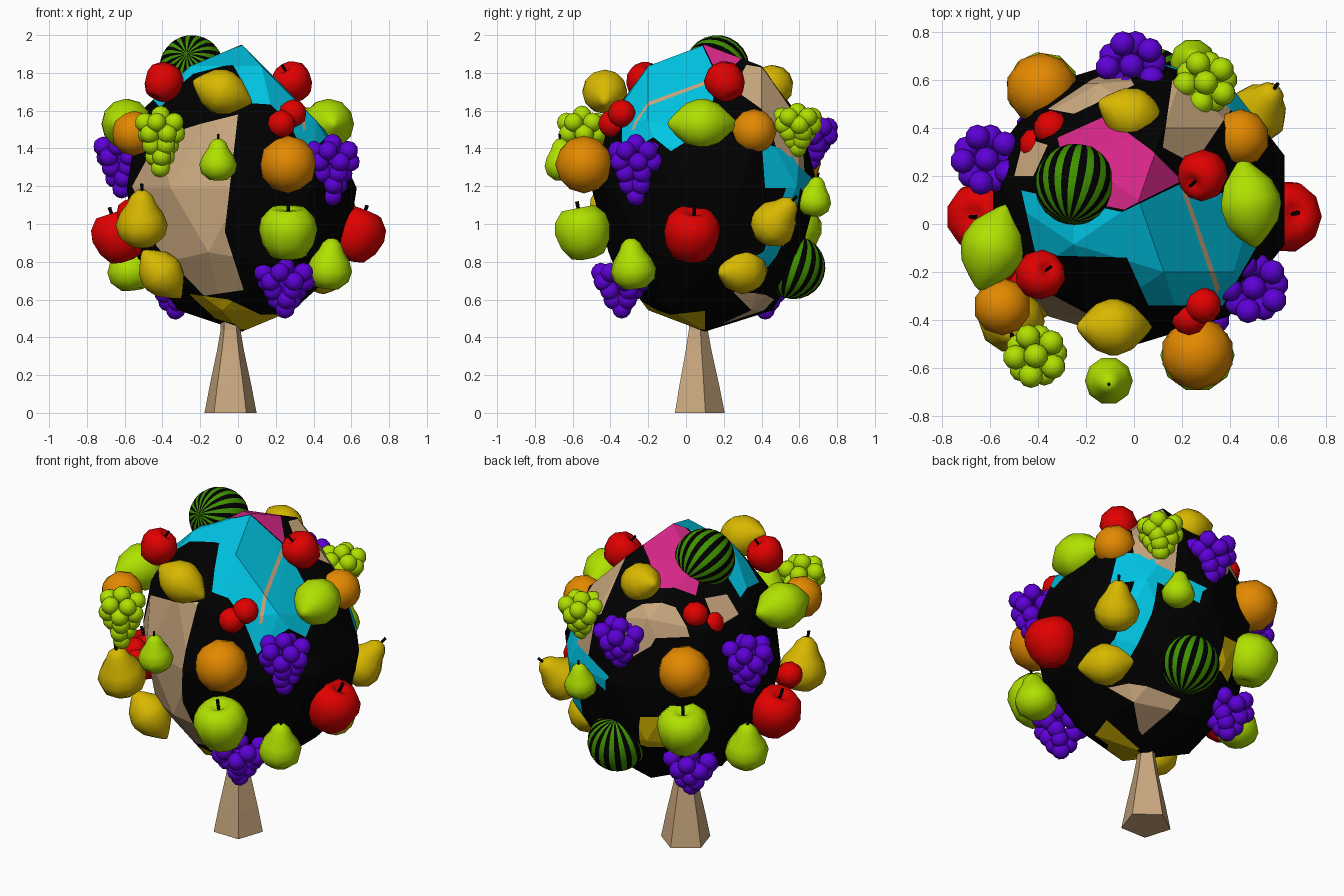
import bpy, bmesh, math
from mathutils import Vector, Matrix

if "Cube" in bpy.data.objects:
    bpy.data.objects.remove(bpy.data.objects["Cube"])

COLORS = {
    "bark_tan": (0.59, 0.39, 0.21), "leaf_black": (0.0, 0.0, 0.0),
    "cyan": (0.0, 0.56, 0.78), "magenta": (0.66, 0.02, 0.24),
    "red": (0.76, 0.0, 0.0), "orange": (0.77, 0.25, 0.0),
    "yellow": (0.69, 0.48, 0.0), "lime": (0.43, 0.75, 0.0),
    "purple": (0.11, 0.0, 0.68), "melon_green": (0.05, 0.29, 0.0),
}
MATS = {}
for name, c in COLORS.items():
    MATS[name] = bpy.data.materials.new(name)
    MATS[name].diffuse_color = (*c, 1)


def finish(bm, name, mats, smooth=True):
    bmesh.ops.recalc_face_normals(bm, faces=bm.faces)
    for f in bm.faces:
        f.smooth = smooth
    me = bpy.data.meshes.new(name)
    bm.to_mesh(me)
    bm.free()
    for m in mats:
        me.materials.append(MATS[m])
    ob = bpy.data.objects.new(name, me)
    bpy.context.collection.objects.link(ob)
    return ob


def lathe(bm, profile, segs, mtx, rule=lambda i: 0):
    """Revolve (radius, height) points; zero radius becomes a pole."""
    rings = []
    for r, z in profile:
        n = 1 if r == 0 else segs
        rings.append([bm.verts.new(mtx @ Vector((r * math.cos(2 * math.pi * i / segs),
                                                 r * math.sin(2 * math.pi * i / segs), z)))
                      for i in range(n)])
    for a, b in zip(rings, rings[1:]):
        for i in range(segs):
            j = (i + 1) % segs
            vs = []
            for v in (a[i % len(a)], a[j % len(a)], b[j % len(b)], b[i % len(b)]):
                if v not in vs:
                    vs.append(v)
            bm.faces.new(vs).material_index = rule(i)


def place(pos, axis, r):
    return (Matrix.Translation(pos) @ Vector(axis).to_track_quat('Z', 'Y').to_matrix().to_4x4()
            @ Matrix.Scale(r, 4))


APPLE = [(0, .6), (.25, .8), (.6, .85), (.92, .5), (1, .1), (.88, -.4), (.6, -.82), (.25, -.92), (0, -.8)]
PEAR = [(0, -.95), (.5, -.9), (.9, -.55), (1, -.1), (.83, .35), (.55, .75), (.42, 1.05), (.2, 1.25), (0, 1.28)]
LEMON = [(0, -1.4), (.18, -1.3), (.45, -1.05), (.82, -.65), (1, -.15), (1, .15), (.82, .65),
         (.45, 1.05), (.2, 1.3), (0, 1.45)]


def fruit(name, profile, color, pos, r, axis=(0, 0, 1), stem=None, segs=10):
    bm = bmesh.new()
    m = place(pos, axis, r)
    lathe(bm, profile, segs, m)
    if stem:
        lathe(bm, [(0, stem - .3), (.05, stem - .3), (.07, stem + .28), (0, stem + .28)], 5, m, lambda i: 1)
    finish(bm, name, [color, "leaf_black"])


def ball(name, color, pos, r):
    bm = bmesh.new()
    bmesh.ops.create_icosphere(bm, subdivisions=2, radius=r, matrix=Matrix.Translation(pos))
    finish(bm, name, [color])


def grapes(name, color, pos, w=.1, h=.15):
    """Tapering layers of berries, with one berry on top."""
    bm = bmesh.new()
    for k, (n, q, z) in enumerate([(1, 0, .9), (5, 1, .65), (5, .95, .25), (4, .65, -.15), (3, .4, -.55), (1, 0, -.95)]):
        for i in range(n):
            a = 2 * math.pi * i / n + k * .7
            p = Vector(pos) + Vector((math.cos(a) * w * q, math.sin(a) * w * q, h * z))
            bmesh.ops.create_icosphere(bm, subdivisions=2, radius=.052, matrix=Matrix.Translation(p))
    finish(bm, name, [color])


def melon(name, pos, r, axis):
    bm = bmesh.new()
    prof = [(math.sin(math.pi * k / 12) if 0 < k < 12 else 0, math.cos(math.pi * k / 12)) for k in range(13)]
    lathe(bm, prof, 32, place(pos, axis, r), lambda i: i % 2)
    finish(bm, name, ["melon_green", "leaf_black"])


# Trunk
bm = bmesh.new()
lathe(bm, [(0, 0), (.145, 0), (.115, .15), (.075, .33), (.055, .44), (.055, .65), (0, .65)], 5,
      Matrix.Translation((-.04, .06, 0)) @ Matrix.Rotation(.3, 4, 'Z'))
finish(bm, "trunk", ["bark_tan"], False)

# Crown: faceted ball, flattened on its upper right, with patches cut in,
# each outlined as seen from one side
CROWN = ["leaf_black", "bark_tan", "cyan", "magenta", "yellow"]
bm = bmesh.new()
bmesh.ops.create_icosphere(bm, subdivisions=2, radius=1, matrix=Matrix.Translation((.02, .1, 1.19))
                           @ Matrix.Diagonal((.64, .6, .76, 1)))
slope = Vector((.72, 0, .69))
for v in bm.verts:
    v.co -= slope * max(0, v.co.dot(slope) - 1.365)
    if v.co.z < .65 and v.co.y > .15:
        v.co.y += .06
SIDES = {"top": (Vector((0, 0, 1)), lambda a, b: Vector((a, b, 0))),
         "front": (Vector((0, -1, 0)), lambda a, b: Vector((a, 0, b))),
         "back": (Vector((0, 1, 0)), lambda a, b: Vector((a, 0, b))),
         "right": (Vector((1, 0, 0)), lambda a, b: Vector((0, a, b)))}


def patch(side, color, pts):
    view, to3d = SIDES[side]
    pts = [to3d(*p) for p in pts]
    mid = sum(pts, Vector()) / len(pts)
    planes = []
    for p, q in zip(pts, pts[1:] + pts[:1]):
        n = view.cross(q - p).normalized()
        planes.append((p, n if n.dot(mid - p) > 0 else -n))
    for p, n in planes:
        bm.normal_update()
        fs = [f for f in bm.faces if f.normal.dot(view) > .03]
        geom = fs + list({e for f in fs for e in f.edges}) + list({v for f in fs for v in f.verts})
        bmesh.ops.bisect_plane(bm, geom=geom, plane_co=p, plane_no=n, dist=1e-5)
    bm.normal_update()
    for f in bm.faces:
        c = f.calc_center_median()
        if f.normal.dot(view) > .03 and all((c - p).dot(n) > 0 for p, n in planes):
            f.material_index = CROWN.index(color)


patch("top", "cyan", [(-.47, .14), (-.05, .05), (-.03, -.14), (-.41, -.13)])
patch("top", "cyan", [(-.05, .05), (-.03, -.14), (.06, -.34), (.37, -.34), (.52, -.08), (.48, .1), (.2, .17)])
patch("top", "magenta", [(-.32, .36), (-.12, .45), (.07, .31), (.2, .18), (-.04, .06), (-.25, .1)])
patch("top", "bark_tan", [(.2, .14), (.225, .12), (.36, -.27), (.345, -.29)])
patch("top", "bark_tan", [(.12, .32), (.25, .25), (.42, .5), (.36, .68), (.16, .6)])
patch("top", "bark_tan", [(-.36, .48), (-.18, .6), (-.04, .66), (0, .58), (-.25, .46)])
patch("top", "bark_tan", [(-.5, .2), (-.46, .36), (-.36, .33), (-.42, .2)])
patch("top", "cyan", [(.36, .68), (.4, .5), (.45, .4), (.53, .42), (.5, .6), (.4, .72)])
patch("front", "bark_tan", [(-.42, 1.46), (-.2, 1.53), (0, 1.58), (-.07, .96), (-.43, .88), (-.56, 1.2)])
patch("front", "bark_tan", [(-.43, .88), (-.07, .96), (.03, .65), (-.18, .62)])
patch("front", "yellow", [(-.26, .63), (-.05, .6), (.12, .52), (.02, .46), (-.12, .5)])
patch("right", "cyan", [(.4, 1.43), (.5, 1.4), (.69, 1.22), (.67, 1.12), (.52, 1.28)])
patch("back", "cyan", [(.33, 1.36), (.42, 1.33), (.5, .75), (.4, .7), (.34, 1.0)])
patch("back", "yellow", [(-.28, 1.02), (-.13, 1.0), (-.1, .8), (-.25, .8)])
patch("back", "bark_tan", [(.05, .6), (.4, .64), (.3, .52), (.1, .47)])
patch("right", "yellow", [(-.08, .52), (.1, .54), (.1, .44), (-.03, .45)])
finish(bm, "crown", CROWN, False)

# Watermelons
melon("watermelon_top", (-.245, .165, 1.83), .17, (-.15, -.88, .4))
melon("watermelon_back", (.07, .57, .77), .168, (-.1, .3, .95))

# Apples
for n, c, p, r, ax in [
        ("top_left", "red", (-.395, -.215, 1.75), .105, (.4, .3, .8)),
        ("top_right", "red", (.288, .207, 1.75), .108, (-.45, -.4, .75)),
        ("right", "red", (.625, .03, .945), .153, (.35, .1, .9)),
        ("left", "red", (-.63, .03, .935), .15, (-.3, 0, .9)),
        ("front", "lime", (.265, -.545, .955), .155, (0, -.2, 1)),
        ("back", "lime", (-.38, .565, .965), .153, (-.1, .2, 1))]:
    fruit("apple_" + n, APPLE, c, p, r, ax, .8)

# Pears
for n, c, p, r, ax in [
        ("front_small", "lime", (-.105, -.655, 1.325), .1, (0, -.1, 1)),
        ("back_small", "lime", (.245, .68, 1.13), .095, (0, .15, 1)),
        ("right_low", "lime", (.485, -.28, .77), .122, (.1, -.1, 1)),
        ("left_low", "lime", (-.57, .22, .765), .125, (-.1, .1, 1)),
        ("left", "yellow", (-.51, -.41, 1.01), .138, (0, -.3, 1)),
        ("right", "yellow", (.52, .47, 1.01), .128, (.35, .5, .6))]:
    fruit("pear_" + n, PEAR, c, p, r, ax, 1.25, 10)

# Lemons and limes
for n, c, p, r, ax in [
        ("lemon_front", "yellow", (-.085, -.43, 1.70), .118, (.95, 0, -.35)),
        ("lemon_back", "yellow", (-.01, .455, 1.73), .112, (.88, -.35, -.3)),
        ("lemon_right", "yellow", (.45, .3, .75), .12, (-.65, .72, .05)),
        ("lemon_left_low", "yellow", (-.405, -.28, .735), .115, (.6, .1, -.75)),
        ("lime_right", "lime", (.48, .085, 1.53), .133, (-.15, .98, 0)),
        ("lime_left", "lime", (-.59, -.1, 1.53), .133, (.3, .95, 0))]:
    fruit(n, LEMON, c, p, r, ax, None, 12)

# Oranges
for n, p, r in [("front", (.265, -.54, 1.315), .153), ("left", (-.55, -.345, 1.48), .12),
                ("right", (.445, .36, 1.49), .12), ("back", (-.385, .565, 1.32), .15)]:
    ball("orange_" + n, "orange", p, r)

# Cherry pairs
for k, p in enumerate([(.23, -.39, 1.53), (.29, -.34, 1.585), (-.405, .33, 1.535), (-.345, .4, 1.6),
                       (-.57, -.2, 1.06), (-.52, -.25, 1.02)]):
    ball("cherry_%d" % (k + 1), "red", p, .075)

# Grape bunches
for n, c, p, w, h in [
        ("right", "purple", (.5, -.265, 1.29), .1, .15),
        ("left", "purple", (-.615, .27, 1.32), .1, .14),
        ("back", "purple", (-.01, .66, 1.44), .1, .11),
        ("low_front", "purple", (.25, -.34, .665), .115, .12),
        ("low_back", "purple", (-.33, .42, .65), .11, .11),
        ("green_front", "lime", (-.41, -.55, 1.44), .085, .15),
        ("green_back", "lime", (.3, .59, 1.5), .085, .1)]:
    grapes("grapes_" + n, c, p, w, h)

for m in bpy.data.materials:
    if m.users and not m.is_grease_pencil:
        m.use_nodes = True
        m.node_tree.nodes["Principled BSDF"].inputs["Base Color"].default_value = m.diffuse_color
